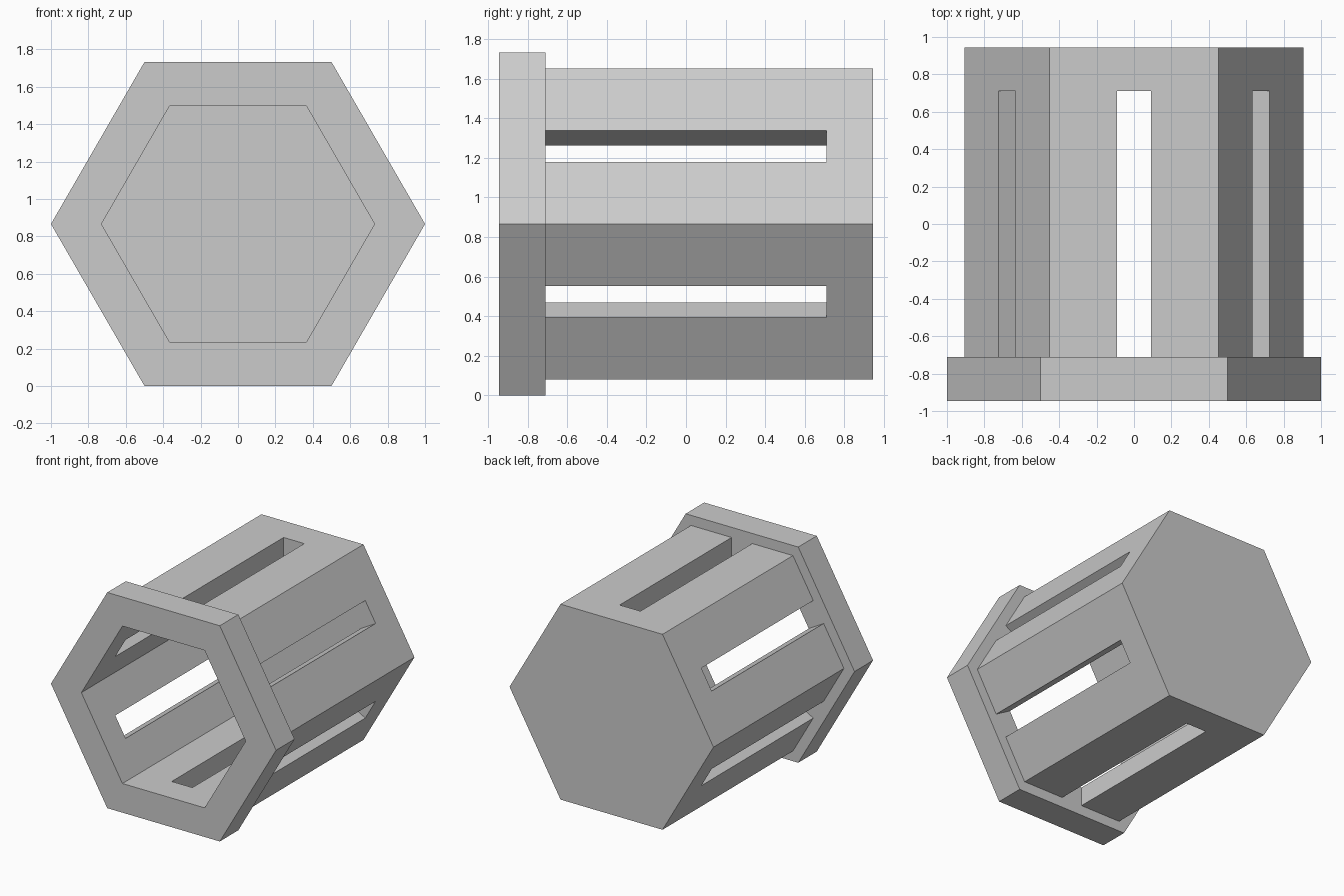
import bpy, bmesh, math

if "Cube" in bpy.data.objects:
    bpy.data.objects.remove(bpy.data.objects["Cube"])

CZ = math.sqrt(3) / 2                      # axis height
R_FLANGE, R_OUT, R_IN = 1.0, 0.906, 0.73   # hexagon circumradii
SLOT = 0.092                               # half slot width
Y0, Y1, Y2, Y3 = -0.945, -0.71, 0.71, 0.945  # rim, rim back, cavity floor, closed end

bm = bmesh.new()


def pt(side, radius, t):
    """Point on one hexagon side, t measured along it from its middle."""
    a = math.radians(60 * side + 90)
    d = radius * CZ
    return (d * math.cos(a) - t * math.sin(a), d * math.sin(a) + t * math.cos(a))


def face(*pts):
    """Face from ((x, z), y) pairs."""
    bm.faces.new([bm.verts.new((p[0], y, p[1] + CZ)) for p, y in pts])


def strip(line, ya, yb):
    """Wall face extruded along y, from a profile line."""
    face((line[0], ya), (line[-1], ya), (line[-1], yb), (line[0], yb))


def wall(line, ya, yb, a_pts=None, b_pts=None):
    """Wall face whose two end edges may carry extra points."""
    face(*[(p, ya) for p in (a_pts or line)],
         *[(p, yb) for p in reversed(b_pts or line)])


for k in range(6):
    F = [pt(k, R_FLANGE, t) for t in (-R_FLANGE / 2, R_FLANGE / 2)]
    O = [pt(k, R_OUT, t) for t in (-R_OUT / 2, -SLOT, SLOT, R_OUT / 2)]
    I = [pt(k, R_IN, t) for t in (-R_IN / 2, -SLOT, SLOT, R_IN / 2)]
    # rim: front ring, outer edge, back ledge, bore
    face((F[0], Y0), (F[1], Y0), (I[3], Y0), (I[0], Y0))
    strip(F, Y0, Y1)
    face((F[0], Y1), (F[1], Y1), *[(p, Y1) for p in reversed(O)])
    wall([I[0], I[3]], Y0, Y1, b_pts=I)
    # wall on both sides of the slot
    for ring in (O, I):
        strip(ring[:2], Y1, Y2)
        strip(ring[2:], Y1, Y2)
    # slot sides and ends
    for j in (1, 2):
        strip([O[j], I[j]], Y1, Y2)
    for y in (Y1, Y2):
        face((O[1], y), (O[2], y), (I[2], y), (I[1], y))
    # solid closed end
    wall([O[0], O[3]], Y2, Y3, a_pts=O)

# cavity floor and closed end cap
face(*[(pt(k, R_IN, t), Y2) for k in range(6) for t in (-R_IN / 2, -SLOT, SLOT)])
face(*[(pt(k, R_OUT, -R_OUT / 2), Y3) for k in range(6)])

bmesh.ops.remove_doubles(bm, verts=bm.verts[:], dist=1e-4)
bmesh.ops.recalc_face_normals(bm, faces=bm.faces[:])
mesh = bpy.data.meshes.new("slotted_hex_cup")
bm.to_mesh(mesh)
bm.free()
bpy.context.collection.objects.link(bpy.data.objects.new("slotted_hex_cup", mesh))
